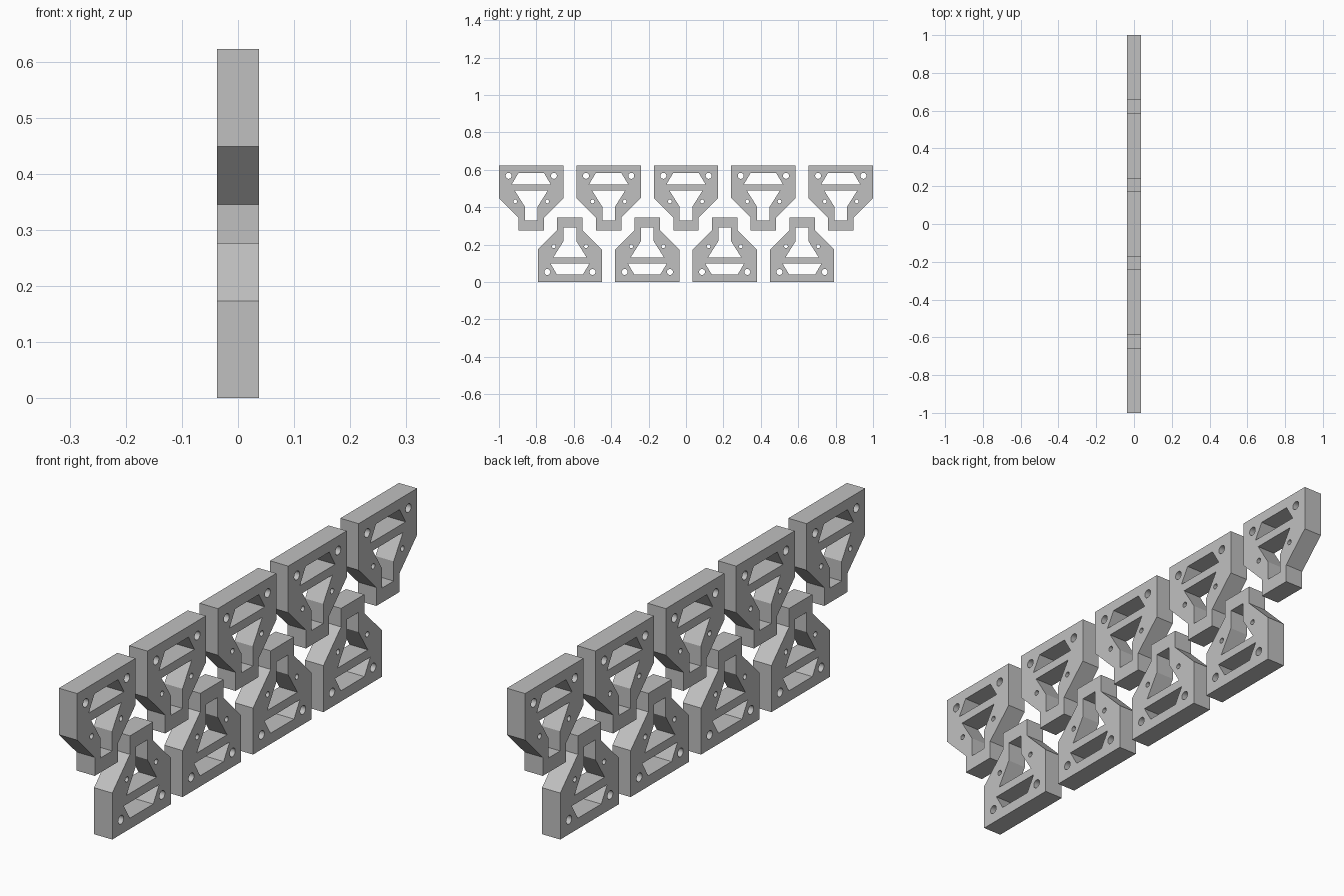
import bpy, bmesh
from math import cos, sin, pi
from mathutils import Matrix

cube = bpy.data.objects.get("Cube")
if cube:
    bpy.data.objects.remove(cube, do_unlink=True)

HALF_THICK = 0.0375
TOTAL_HEIGHT = 0.622
SPACING = 0.4137

# Single plain grey material
grey = bpy.data.materials.new("light_grey")
grey.use_nodes = True
colour = (0.53, 0.53, 0.53, 1)
grey.diffuse_color = colour
grey.node_tree.nodes["Principled BSDF"].inputs["Base Color"].default_value = colour


def mirrored(half):
    """Close a right-hand half profile by mirroring it."""
    return half + [(-u, v) for u, v in reversed(half)]


def circle(u, v, r, n=24):
    return [(u + r * cos(2 * pi * i / n), v + r * sin(2 * pi * i / n)) for i in range(n)]


# Bracket profile: outline, two windows and four screw holes
loops = [
    mirrored([(0.172, 0), (0.172, 0.173), (0.068, 0.277), (0.068, 0.346)]),
    mirrored([(0.089, 0.132), (0.034, 0.219), (0.034, 0.292)]),
    mirrored([(0.069, 0.04), (0.104, 0.099)]),
]
for side in (-1, 1):
    loops.append(circle(side * 0.121, 0.054, 0.016))
    loops.append(circle(side * 0.086, 0.191, 0.010))

# Filled, extruded curve turned into a mesh
curve = bpy.data.curves.new("bracket_profile", "CURVE")
curve.dimensions = "2D"
curve.fill_mode = "BOTH"
curve.extrude = HALF_THICK
for loop in loops:
    spline = curve.splines.new("POLY")
    spline.points.add(len(loop) - 1)
    for point, (u, v) in zip(spline.points, loop):
        point.co = (u, v, 0, 1)
    spline.use_cyclic_u = True
helper = bpy.data.objects.new("bracket_profile", curve)
bpy.context.collection.objects.link(helper)
depsgraph = bpy.context.evaluated_depsgraph_get()
mesh = bpy.data.meshes.new_from_object(helper.evaluated_get(depsgraph))
bpy.data.objects.remove(helper, do_unlink=True)

# Stand the plate up: profile in the y-z plane, thickness along x
mesh.transform(Matrix(((0, 0, 1, 0), (1, 0, 0, 0), (0, 1, 0, 0), (0, 0, 0, 1))))
bm = bmesh.new()
bm.from_mesh(mesh)
bmesh.ops.remove_doubles(bm, verts=bm.verts, dist=0.0001)
bmesh.ops.recalc_face_normals(bm, faces=bm.faces)
bm.to_mesh(mesh)
bm.free()
mesh.name = "bracket"
mesh.materials.clear()
mesh.materials.append(grey)


def place(name, y, flipped):
    obj = bpy.data.objects.new(name, mesh)
    bpy.context.collection.objects.link(obj)
    obj.location = (0, y, TOTAL_HEIGHT if flipped else 0)
    obj.rotation_euler.x = pi if flipped else 0
    return obj


# Upper row hangs upside down, lower row nests in the gaps
for i in range(5):
    bracket = place(f"upper_bracket_{i + 1}", (i - 2) * SPACING, True)
for i in range(4):
    place(f"lower_bracket_{i + 1}", (i - 1.5) * SPACING, False)

# Round screw holes, crisp edges (mesh is shared)
bpy.ops.object.select_all(action="DESELECT")
bracket.select_set(True)
bpy.context.view_layer.objects.active = bracket
bpy.ops.object.shade_smooth_by_angle()
